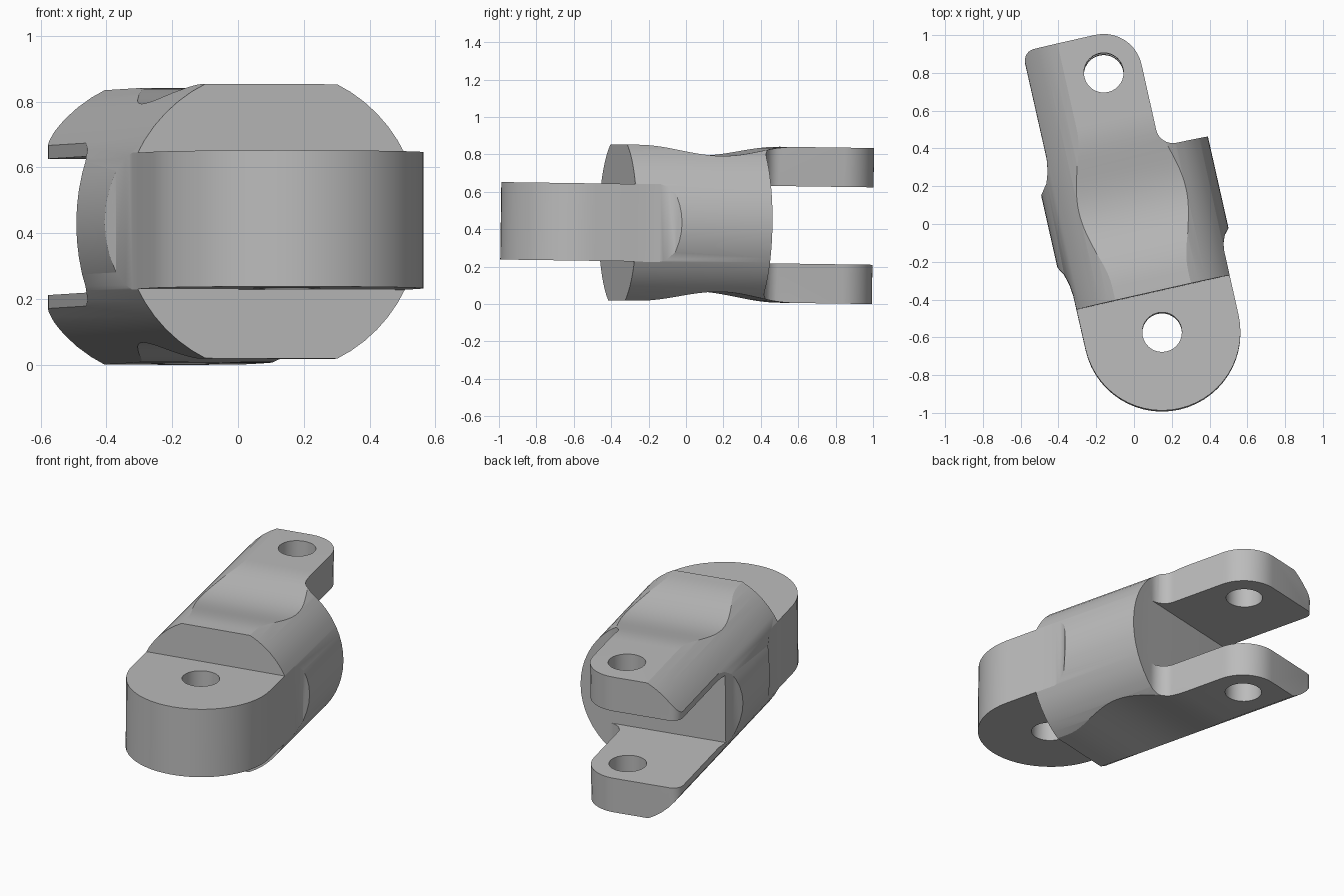
import bpy, bmesh
from math import sin, cos, pi, radians
from mathutils import Matrix, Vector

if "Cube" in bpy.data.objects:
    bpy.data.objects.remove(bpy.data.objects["Cube"])

AXIS = 0.0185       # sideways offset of the long axis
BARREL = 0.465      # barrel radius
TONGUE = 0.415      # tongue half width and end radius
HALF_GAP = 0.207    # half of the tongue thickness and fork gap
FLAT = 0.417        # half height between the top and bottom flats
FRONT, BACK = -0.378, 0.365
TONGUE_PIN, FORK_PIN = -0.594, 0.811

grey = bpy.data.materials.new("plain grey")
grey.use_nodes = True
colour = (0.5, 0.5, 0.5, 1)
grey.diffuse_color = colour
grey.node_tree.nodes["Principled BSDF"].inputs["Base Color"].default_value = colour


def arc(x, y, r, start, end, steps):
    angles = [radians(start + (end - start) * i / steps) for i in range(steps + 1)]
    return [(x + r * cos(a), y + r * sin(a)) for a in angles]


def prism(name, points, place, depth):
    """Extrude an outline; place maps (a, b, depth) to a position."""
    bm = bmesh.new()
    face = bm.faces.new([bm.verts.new(place(a, b, -depth)) for a, b in points])
    new = bmesh.ops.extrude_face_region(bm, geom=[face])["geom"]
    shift = Vector(place(0, 0, depth)) - Vector(place(0, 0, -depth))
    bmesh.ops.translate(bm, vec=shift, verts=[v for v in new if isinstance(v, bmesh.types.BMVert)])
    bmesh.ops.recalc_face_normals(bm, faces=bm.faces)
    mesh = bpy.data.meshes.new(name)
    bm.to_mesh(mesh)
    bm.free()
    mesh.materials.append(grey)
    obj = bpy.data.objects.new(name, mesh)
    bpy.context.collection.objects.link(obj)
    return obj


def combine(target, tool, operation):
    mod = target.modifiers.new(operation.lower(), "BOOLEAN")
    mod.operation, mod.solver, mod.object = operation, "EXACT", tool
    bpy.context.view_layer.objects.active = target
    bpy.ops.object.modifier_apply(modifier=mod.name)
    bpy.data.objects.remove(tool)


# Plan outline: round tongue, waisted barrel, offset fork prong
plan = arc(AXIS, TONGUE_PIN, TONGUE, 180, 360, 28)
plan += [(0.434, -0.24), (0.441, -0.20), (0.457, -0.16), (0.484, -0.13), (0.52, -0.10), (0.52, BACK)]
plan += arc(0.313, BACK + 0.09, 0.09, 270, 180, 8)
plan += arc(AXIS, FORK_PIN, 0.205, 0, 90, 10)
plan += arc(-0.315, 0.956, 0.06, 90, 180, 6)
plan += [(-0.375, 0.44), (-0.385, 0.37), (-0.405, 0.31), (-0.447, 0.254), (-0.49, 0.22)]
plan += [(-0.49, -0.10), (-0.447, -0.135), (-0.42, -0.18), (-0.404, -0.24), (-0.397, -0.30)]
link = prism("hinge_link", plan, lambda a, b, d: (a, b, d), 0.6)

# Side outline: tongue step, saddle dip, fork gap; mirrored top to bottom
upper = [(-1.1, HALF_GAP), (FRONT, HALF_GAP), (FRONT, FLAT)]
for i in range(25):
    t = -1 + i / 12
    upper.append((0.12 + 0.43 * t, FLAT - 0.027 * (1 + cos(pi * t))))
upper += [(1.1, FLAT), (1.1, HALF_GAP), (BACK, HALF_GAP)]
side = upper + [(v, -z) for v, z in reversed(upper)]
combine(link, prism("side_shape", side, lambda a, b, d: (d, a, b), 0.8), "INTERSECT")

# Round barrel
barrel = arc(AXIS, 0, BARREL, 0, 360, 56)[:-1]
combine(link, prism("barrel_shape", barrel, lambda a, b, d: (a, d, b), 1.3), "INTERSECT")

# Pin holes through the tongue and the fork
for v in (TONGUE_PIN, FORK_PIN):
    hole = arc(AXIS, v, 0.105, 0, 360, 32)[:-1]
    combine(link, prism("pin_hole", hole, lambda a, b, d: (a, b, d), 0.7), "DIFFERENCE")

# Turn to the resting pose
pose = Matrix.Translation((0, 0, 0.437)) @ Matrix.Rotation(-0.0142, 4, "X") @ Matrix.Rotation(radians(12.7), 4, "Z")
link.data.transform(pose)
bottom = min(v.co.z for v in link.data.vertices)
link.data.transform(Matrix.Translation((0, 0, -bottom)))

bpy.ops.object.select_all(action="DESELECT")
link.select_set(True)
bpy.context.view_layer.objects.active = link
bpy.ops.object.shade_smooth_by_angle(angle=radians(28))
